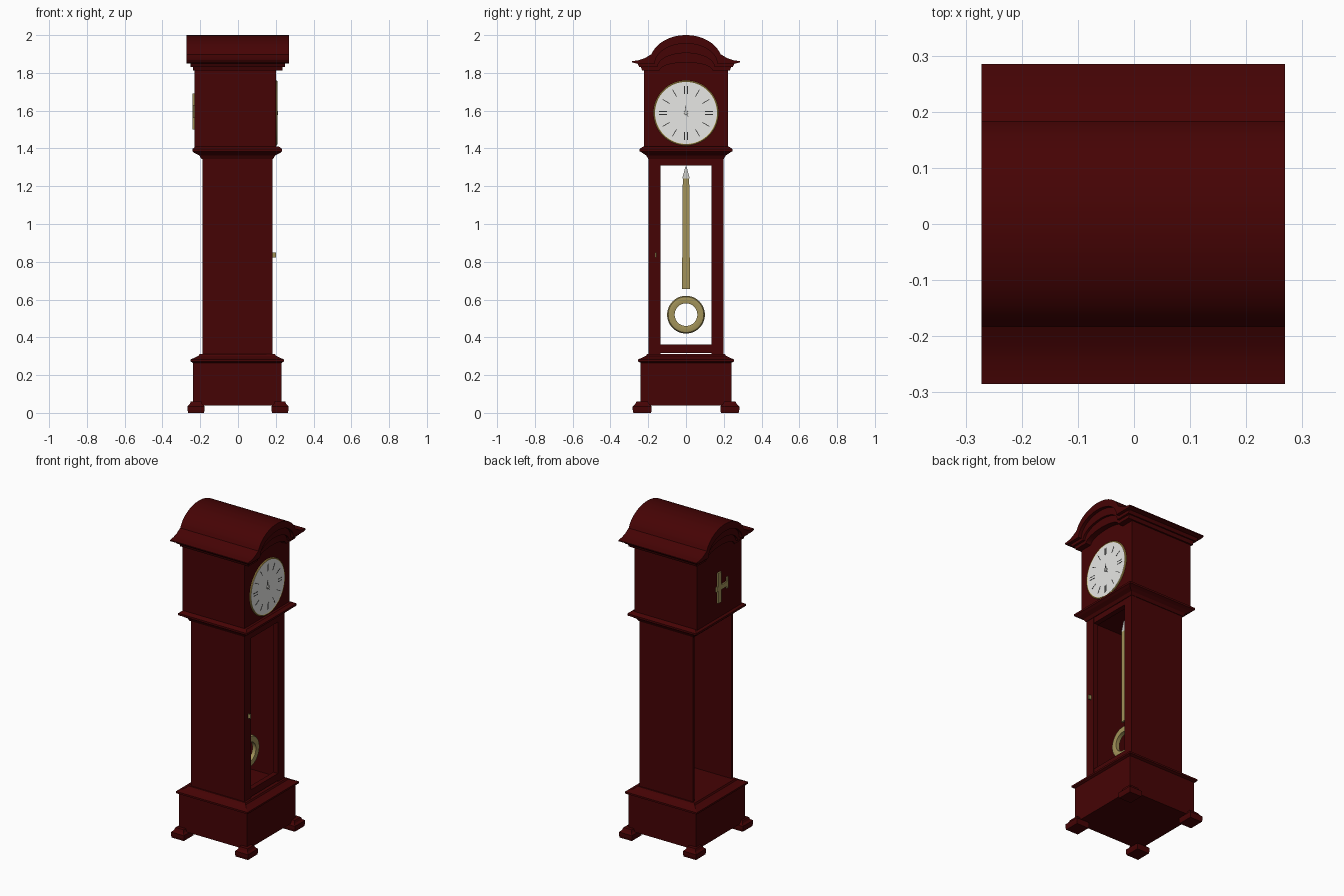
import bpy, bmesh, math

if "Cube" in bpy.data.objects:
    bpy.data.objects.remove(bpy.data.objects["Cube"])

def mat(name, c):
    m = bpy.data.materials.new(name)
    m.diffuse_color = (*c, 1)
    m.use_nodes = True
    m.node_tree.nodes["Principled BSDF"].inputs["Base Color"].default_value = m.diffuse_color
    return m

RED = mat("dark_red_wood", (0.06, 0.001, 0.0013))
BRASS = mat("brass", (0.36, 0.29, 0.10))
RIM = mat("bright_gold", (0.55, 0.38, 0.09))
DIAL = mat("dial_white", (0.9, 0.9, 0.88))
BLACK = mat("dark_marks", (0.03, 0.03, 0.03))
STEEL = mat("steel", (0.6, 0.6, 0.57))

def finish(name, bm, m, smooth=False):
    bmesh.ops.recalc_face_normals(bm, faces=bm.faces[:])
    me = bpy.data.meshes.new(name)
    bm.to_mesh(me)
    bm.free()
    me.materials.append(m)
    ob = bpy.data.objects.new(name, me)
    bpy.context.collection.objects.link(ob)
    if smooth:
        bpy.ops.object.select_all(action='DESELECT')
        ob.select_set(True)
        bpy.context.view_layer.objects.active = ob
        bpy.ops.object.shade_smooth_by_angle(angle=math.radians(35))
    return ob

def stack(name, rings, m, c=(0, 0)):
    """Rectangular moulding: rings of (half x, half y, z)."""
    bm = bmesh.new()
    loops = [[bm.verts.new((c[0] + sx * hx, c[1] + sy * hy, z))
              for sx, sy in ((-1, -1), (1, -1), (1, 1), (-1, 1))] for hx, hy, z in rings]
    for a, b in zip(loops, loops[1:]):
        for i in range(4):
            j = (i + 1) % 4
            bm.faces.new((a[i], a[j], b[j], b[i]))
    bm.faces.new(loops[0])
    bm.faces.new(loops[-1])
    return finish(name, bm, m)

def box(name, x0, x1, y0, y1, z0, z1, m):
    h = ((x1 - x0) / 2, (y1 - y0) / 2)
    return stack(name, [(*h, z0), (*h, z1)], m, ((x0 + x1) / 2, (y0 + y1) / 2))

def extrude_x(name, pts, x0, x1, m, smooth=False):
    """Profile of (y, z) points extruded along x."""
    bm = bmesh.new()
    f = bm.faces.new([bm.verts.new((x0, y, z)) for y, z in pts])
    g = bmesh.ops.extrude_face_region(bm, geom=[f])
    bmesh.ops.translate(bm, vec=(x1 - x0, 0, 0),
                        verts=[v for v in g['geom'] if isinstance(v, bmesh.types.BMVert)])
    return finish(name, bm, m, smooth)

def lathe_x(name, prof, cz, m, n=48, closed=False):
    """Profile of (x, radius) points turned about the x axis at height cz."""
    bm = bmesh.new()
    loops = [[bm.verts.new((x, r * math.cos(2 * math.pi * i / n), cz + r * math.sin(2 * math.pi * i / n)))
              for i in range(n)] for x, r in prof]
    pairs = list(zip(loops, loops[1:])) + ([(loops[-1], loops[0])] if closed else [])
    for a, b in pairs:
        for i in range(n):
            j = (i + 1) % n
            bm.faces.new((a[i], a[j], b[j], b[i]))
    if not closed:
        bm.faces.new(loops[0])
        bm.faces.new(loops[-1])
    return finish(name, bm, m, True)

def arc(a, z0, top, start=0, n=24):
    """Part of a half ellipse from +y over the top to -y."""
    angs = [math.radians(start + (180 - 2 * start) * i / n) for i in range(n + 1)]
    return [(a * math.cos(t), z0 + (top - z0) * math.sin(t)) for t in angs]

# Base, plinth moulding and feet
stack("base", [(.235, .24, .04), (.235, .24, .265), (.248, .255, .272), (.248, .255, .283),
               (.225, .232, .292), (.205, .212, .302), (.2, .205, .312)], RED, (-.004, 0))
for sx in (-1, 1):
    for sy in (-1, 1):
        stack(f"foot_{sx}_{sy}", [(.042, .047, 0), (.045, .05, .015), (.045, .05, .035), (.034, .038, .045), (.028, .03, .06)],
              RED, (sx * .222, sy * .232))

# Trunk: two side walls with an open back, and the door frame
for s, n in ((-1, "front"), (1, "rear")):
    box(f"trunk_wall_{n}", -.187, .155, min(s * .184, s * .196), max(s * .184, s * .196), .3, 1.37, RED)
for s, n in ((-1, "left"), (1, "right")):
    box(f"door_stile_{n}", .15, .183, min(s * .135, s * .198), max(s * .135, s * .198), .3, 1.365, RED)
box("door_top_rail", .15, .182, -.136, .136, 1.31, 1.365, RED)
box("door_bottom_rail", .15, .182, -.136, .136, .318, .362, RED)
box("door_handle", .18, .2, -.163, -.155, .822, .848, BRASS)

# Pendulum
stack("pendulum_rod", [(.006, .021, .655), (.006, .017, 1.24)], BRASS, (.07, 0))
stack("pendulum_tip", [(.006, .02, 1.24), (.004, .003, 1.305)], STEEL, (.07, 0))
lathe_x("pendulum_ring", [(.058, .06), (.058, .096), (.07, .1), (.082, .094), (.086, .078), (.082, .06)],
        .52, BRASS, closed=True)

# Waist moulding
stack("waist_moulding", [(.19, .2, 1.345), (.2, .21, 1.362), (.225, .228, 1.375), (.238, .246, 1.385),
                         (.238, .246, 1.397), (.22, .226, 1.41)], RED, (-.004, 0))

# Hood body with arched top
extrude_x("hood", [(-.222, 1.395), (.222, 1.395), (.222, 1.84)] + arc(.165, 1.84, 1.97) + [(-.222, 1.84)],
          -.23, .2, RED)

# Cornice layers, each with an arched underside on the ends
def cornice(name, side, outer, inner, x):
    prof = side + outer + [(-y, z) for y, z in reversed(side)] + list(reversed(arc(*inner)))
    extrude_x(name, prof, -x, x - .003, RED, True)

cornice("roof", [(.172, 1.85), (.265, 1.85), (.285, 1.856), (.285, 1.862), (.25, 1.867), (.22, 1.877), (.198, 1.89)],
        arc(.19, 1.86, 2.0, 16), (.165, 1.85, 1.955), .272)
cornice("cornice_middle", [(.155, 1.832), (.248, 1.832), (.258, 1.851)], arc(.18, 1.852, 1.985),
        (.15, 1.832, 1.905), .252)
cornice("cornice_lower", [(.145, 1.812), (.232, 1.812), (.24, 1.833)], arc(.17, 1.84, 1.975),
        (.14, 1.812, 1.855), .238)

# Dial, gold rim, centre boss
CZ = 1.588
lathe_x("dial_rim", [(.195, .172), (.205, .172), (.208, .168), (.205, .163), (.195, .163)], CZ, RIM, 64, True)
lathe_x("dial", [(.195, .164), (.206, .164)], CZ, DIAL, 64)
lathe_x("hand_boss", [(.205, .012), (.212, .01)], CZ, STEEL, 16)

# Hour marks and hands as thin radial plates
def plate(bm, ang, off, r0, r1, w, x):
    c, s = math.cos(ang), math.sin(ang)
    lo, hi = [[bm.verts.new((xx, r * c - t * s, CZ + r * s + t * c))
               for r, t in ((r0, off - w), (r1, off - w), (r1, off + w), (r0, off + w))] for xx in (x, x + .002)]
    bm.faces.new(lo)
    bm.faces.new(hi)
    for i in range(4):
        bm.faces.new((lo[i], lo[i - 1], hi[i - 1], hi[i]))

bm = bmesh.new()
for k in range(12):
    for off in ((-.008, .008) if k % 3 == 0 else (0,)):
        plate(bm, k * math.pi / 6, off, .1, .142, .0018, .205)
finish("hour_marks", bm, BLACK)
bm = bmesh.new()
plate(bm, math.radians(95), 0, 0, .04, .0015, .207)
plate(bm, math.radians(-60), 0, 0, .025, .0015, .207)
finish("hands", bm, BLACK)

# Brass bracket on the back of the hood
box("bracket_upright", -.24, -.228, -.008, .02, 1.5, 1.69, BRASS)
box("bracket_arm", -.238, -.228, -.08, .035, 1.575, 1.605, BRASS)
box("bracket_arm_end", -.238, -.228, -.08, -.066, 1.56, 1.63, BRASS)
